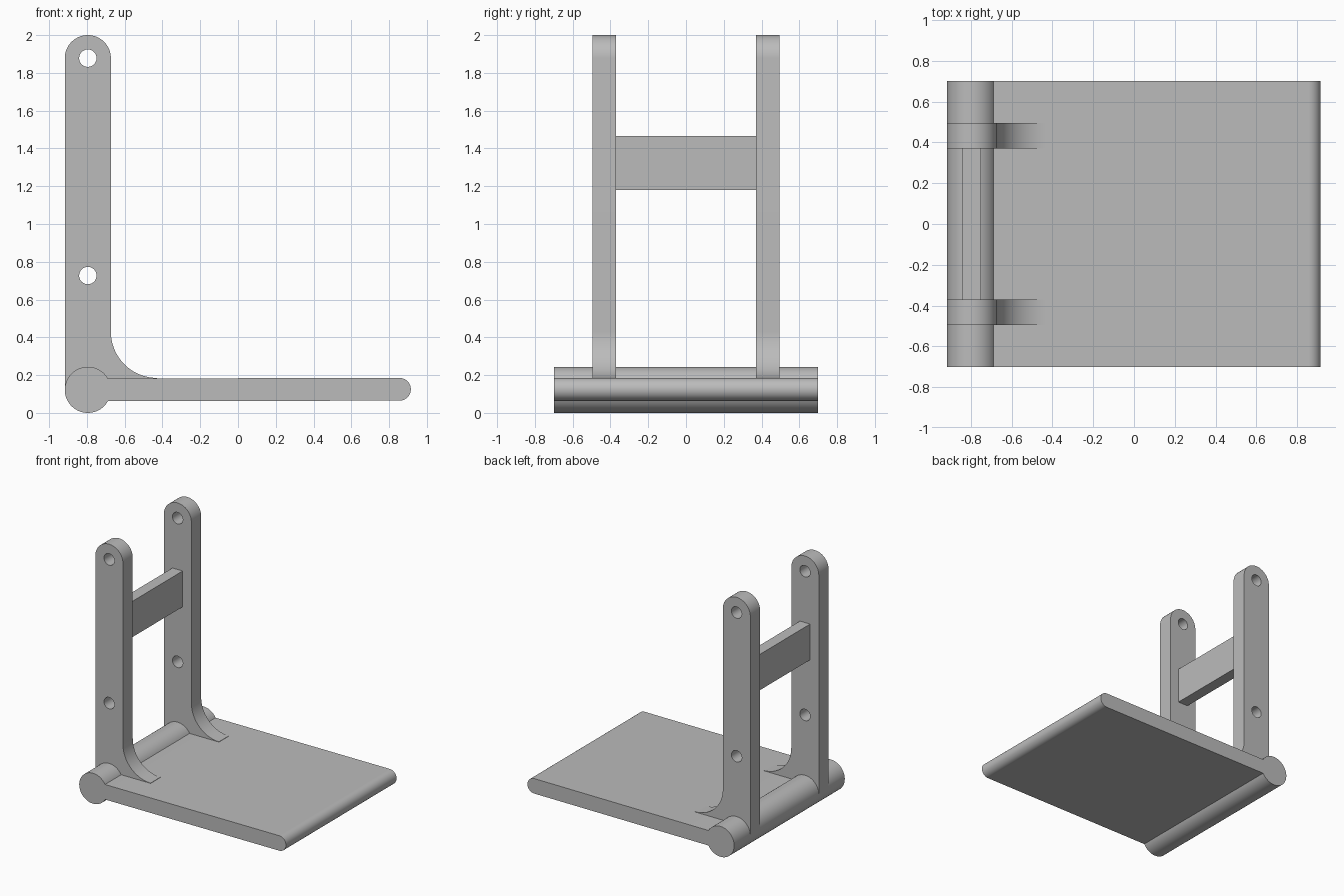
import bpy, bmesh
from math import sin, cos, radians, pi

if "Cube" in bpy.data.objects:
    bpy.data.objects.remove(bpy.data.objects["Cube"])

grey = bpy.data.materials.new("plain grey")
grey.use_nodes = True
COLOR = (0.5, 0.5, 0.5, 1)
grey.diffuse_color = COLOR
grey.node_tree.nodes["Principled BSDF"].inputs["Base Color"].default_value = COLOR

R = 0.122            # hinge barrel and arm end radius
AX = -0.795          # arm and barrel axis in x
TOP = 2 - R          # centre of the rounded arm end
PLATE_Z, PLATE_R = 0.125, 0.06
HALF_DEPTH = 0.7


def arc(cx, cz, r, start, end, steps=32):
    return [(cx + r * cos(radians(start + (end - start) * i / steps)),
             cz + r * sin(radians(start + (end - start) * i / steps)))
            for i in range(steps + 1)]


def circle(cx, cz, r, steps=48):
    return arc(cx, cz, r, 0, 360, steps)[:-1]


def extrude_profile(name, loops, y0, y1):
    """Fill x-z outlines (inner loops become holes) and extrude along y."""
    curve = bpy.data.curves.new(name, "CURVE")
    curve.dimensions = "2D"
    curve.fill_mode = "BOTH"
    curve.extrude = (y1 - y0) / 2
    for loop in loops:
        spline = curve.splines.new("POLY")
        spline.points.add(len(loop) - 1)
        for point, (x, z) in zip(spline.points, loop):
            point.co = (x, z, 0, 1)
        spline.use_cyclic_u = True
    temp = bpy.data.objects.new(name + "_outline", curve)
    bpy.context.collection.objects.link(temp)
    bpy.context.view_layer.update()
    mesh = bpy.data.meshes.new_from_object(
        temp.evaluated_get(bpy.context.evaluated_depsgraph_get()))
    bpy.data.objects.remove(temp)
    bpy.data.curves.remove(curve)

    bm = bmesh.new()
    bm.from_mesh(mesh)
    for v in bm.verts:
        v.co = (v.co.x, v.co.z + (y0 + y1) / 2, v.co.y)
    bmesh.ops.remove_doubles(bm, verts=bm.verts, dist=1e-5)
    bmesh.ops.recalc_face_normals(bm, faces=bm.faces)
    bm.to_mesh(mesh)
    bm.free()
    mesh.materials.clear()
    mesh.materials.append(grey)
    mesh.name = name
    obj = bpy.data.objects.new(name, mesh)
    bpy.context.collection.objects.link(obj)
    bpy.ops.object.select_all(action="DESELECT")
    obj.select_set(True)
    bpy.context.view_layer.objects.active = obj
    bpy.ops.object.shade_smooth_by_angle(angle=pi / 6)
    return obj


# Base: round barrel joined to a flat plate with a rounded free edge
neck = 29.5
base = arc(AX, R, R, neck, 360 - neck, 64)
base += arc(0.915 - PLATE_R, PLATE_Z, PLATE_R, -90, 90)
extrude_profile("base_plate", [base], -HALF_DEPTH, HALF_DEPTH)

# Upright arms: rounded top, two pin holes, curved gusset at the foot
FILLET = 0.245
arm = [(AX - R, R)]
arm += arc(AX, TOP, R, 180, 0)
arm += arc(AX + R + FILLET, PLATE_Z + PLATE_R + FILLET, FILLET, 180, 270)
arm += [(AX + R + FILLET, R)]
holes = [circle(AX, TOP, 0.046), circle(AX, 0.727, 0.046)]
for name, y in (("front_arm", -0.433), ("back_arm", 0.433)):
    extrude_profile(name, [arm] + holes, y - 0.062, y + 0.062)

# Cross bar between the arms
bar = [(-0.84, 1.18), (-0.75, 1.18), (-0.75, 1.467), (-0.84, 1.467)]
extrude_profile("cross_bar", [bar], -0.371, 0.371)
